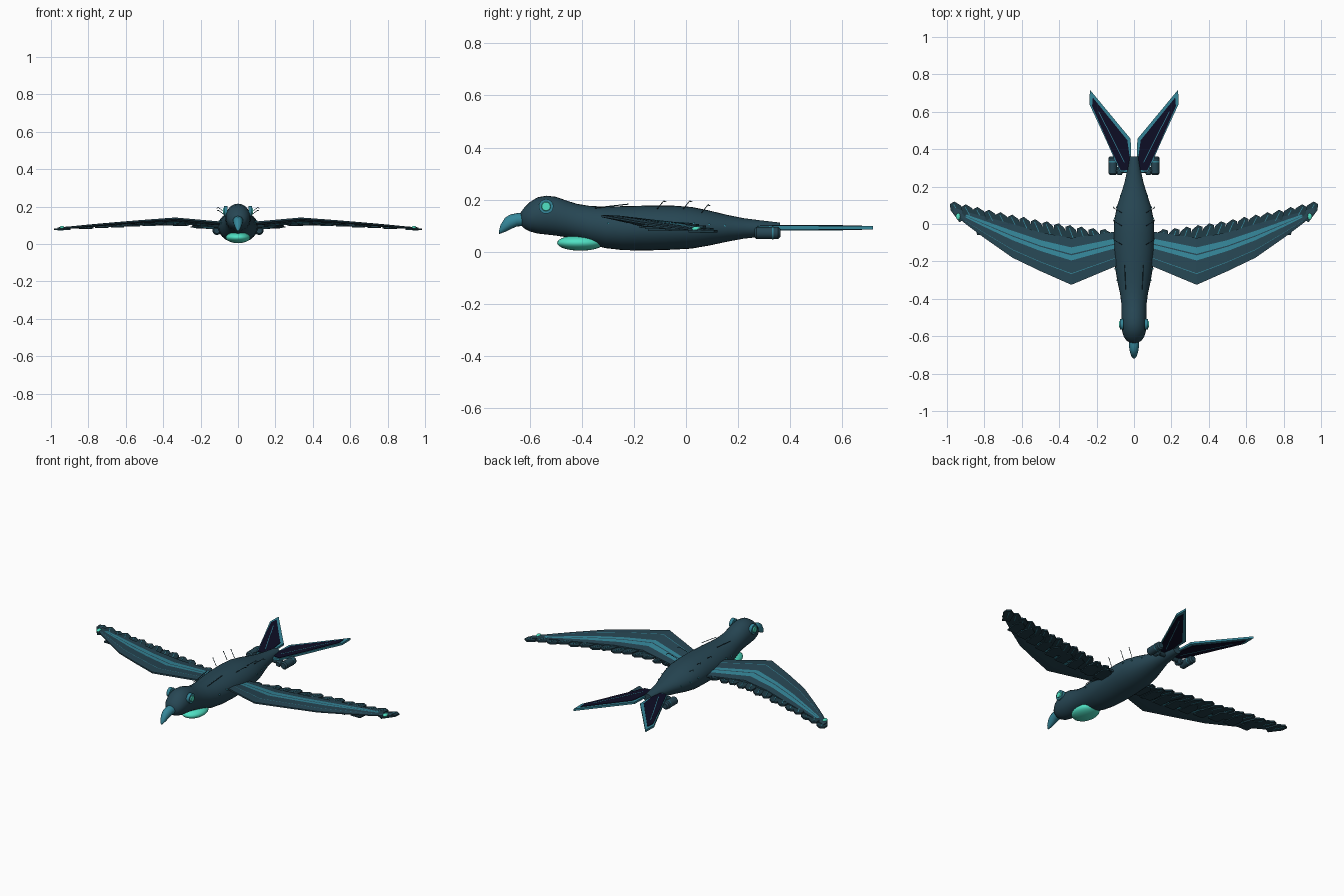
import bpy, bmesh, math
from mathutils import Vector

if "Cube" in bpy.data.objects:
    bpy.data.objects.remove(bpy.data.objects["Cube"])

def mat(name, c):
    m = bpy.data.materials.new(name)
    m.diffuse_color = (*c, 1)
    m.use_nodes = True
    m.node_tree.nodes["Principled BSDF"].inputs["Base Color"].default_value = m.diffuse_color
    return m

BODY = mat("dark teal", (0.020, 0.062, 0.088))
FEATHER = mat("feather teal", (0.014, 0.045, 0.062))
STRIPE = mat("mid teal", (0.035, 0.24, 0.32))
MINT = mat("mint", (0.08, 0.75, 0.55))
NAVY = mat("navy", (0.004, 0.004, 0.018))

def finish(bm, name, mats, smooth=0):
    bmesh.ops.recalc_face_normals(bm, faces=bm.faces)
    me = bpy.data.meshes.new(name)
    bm.to_mesh(me)
    bm.free()
    ob = bpy.data.objects.new(name, me)
    bpy.context.collection.objects.link(ob)
    for m in mats:
        me.materials.append(m)
    if smooth:
        bpy.ops.object.select_all(action='DESELECT')
        ob.select_set(True)
        bpy.context.view_layer.objects.active = ob
        bpy.ops.object.shade_smooth_by_angle(angle=math.radians(smooth))
    return ob

def lerp(x, table, col=1):
    for a, b in zip(table, table[1:]):
        if x <= b[0]:
            t = max(0, (x - a[0]) / (b[0] - a[0]))
            return a[col] + (b[col] - a[col]) * t
    return table[-1][col]

def loft(name, rings, m, n=28):
    """Skin elliptical rings (y, z bottom, z top, half width) along y."""
    bm = bmesh.new()
    loops = []
    for y, lo, hi, w in rings:
        loops.append([bm.verts.new((w * math.cos(2 * math.pi * i / n), y,
                     (lo + hi) / 2 + (hi - lo) / 2 * math.sin(2 * math.pi * i / n))) for i in range(n)])
    for a, b in zip(loops, loops[1:]):
        for i in range(n):
            bm.faces.new((a[i], a[(i + 1) % n], b[(i + 1) % n], b[i]))
    bm.faces.new(loops[0])
    bm.faces.new(loops[-1])
    return finish(bm, name, [m], 45)

def plate(bm, pts, th, mi=0):
    """Closed slab from 3D outline points."""
    up = [bm.verts.new((p[0], p[1], p[2] + th / 2)) for p in pts]
    dn = [bm.verts.new((p[0], p[1], p[2] - th / 2)) for p in pts]
    n = len(pts)
    fs = [bm.faces.new(up), bm.faces.new(dn[::-1])]
    fs += [bm.faces.new((up[i], dn[i], dn[(i + 1) % n], up[(i + 1) % n])) for i in range(n)]
    for f in fs:
        f.material_index = mi

def ellipsoid(name, c, r, m):
    bm = bmesh.new()
    bmesh.ops.create_uvsphere(bm, u_segments=24, v_segments=14, radius=1)
    bmesh.ops.scale(bm, vec=r, verts=bm.verts)
    bmesh.ops.translate(bm, vec=c, verts=bm.verts)
    return finish(bm, name, [m], 60)

def rod(bm, a, b, r, n=14, r2=None):
    a, b = Vector(a), Vector(b)
    q = Vector((0, 0, 1)).rotation_difference(b - a)
    vs = bmesh.ops.create_cone(bm, cap_ends=True, segments=n, radius1=r,
                               radius2=r if r2 is None else r2, depth=(b - a).length)["verts"]
    bmesh.ops.transform(bm, matrix=q.to_matrix().to_4x4(), verts=vs)
    bmesh.ops.translate(bm, vec=(a + b) / 2, verts=vs)

# Body and head
loft("body", [(-0.635, .105, .150, .020), (-0.622, .090, .168, .042), (-0.60, .078, .190, .056),
              (-0.57, .070, .209, .064), (-0.535, .066, .215, .067), (-0.50, .062, .211, .067),
              (-0.46, .056, .197, .066), (-0.42, .046, .184, .068), (-0.37, .030, .176, .075),
              (-0.31, .014, .173, .088), (-0.24, .006, .175, .100), (-0.15, .005, .177, .107),
              (-0.05, .008, .177, .108), (0.02, .012, .172, .106), (0.09, .024, .158, .092),
              (0.16, .039, .141, .070), (0.22, .050, .129, .051), (0.29, .058, .120, .036),
              (0.36, .064, .112, .026)], BODY)

# Hooked beak
loft("beak", [(-0.718, .068, .080, .004), (-0.712, .070, .103, .012), (-0.695, .076, .130, .019),
              (-0.675, .086, .143, .024), (-0.65, .097, .148, .027), (-0.615, .100, .150, .028)], STRIPE, 16)

# Throat pod
ellipsoid("throat_pod", (0, -0.405, 0.034), (0.066, 0.09, 0.030), MINT)

# Eyes
for s in (1, -1):
    bm = bmesh.new()
    rod(bm, (s * .055, -.537, .174), (s * .074, -.537, .174), .028, 24)
    finish(bm, "eye_ring", [STRIPE], 40)
    bm = bmesh.new()
    rod(bm, (s * .060, -.537, .174), (s * .080, -.537, .174), .022, 24, .016)
    finish(bm, "eye_lens", [MINT], 40)

# Wings: x, leading y, trailing y, centre z
WING = [(.06, -.21, -.035, .112), (.335, -.325, -.075, .137), (.50, -.252, -.045, .125),
        (.65, -.18, .0, .112), (.80, -.075, .04, .098), (.90, .0, .065, .088), (.965, .055, .09, .083)]
ROWS = [0, .23, .245, .52, .63, .66, .80, 1]
STRIPES = (1, 3, 5)

def wing_z(x, y):
    return lerp(x, WING, 3) - .16 * (1 - x) * (y - lerp(x, WING, 1)) * .9

for s in (1, -1):
    bm = bmesh.new()
    grid = {}
    for side in (1, -1):
        for i, (x, a, b, z) in enumerate(WING):
            for j, f in enumerate(ROWS):
                y = a + (b - a) * f
                t = .011 * (1 - .45 * x) * (.45 if j == 0 else 1 - .5 * f)
                grid[side, i, j] = bm.verts.new((s * x, y, wing_z(x, y) + side * t))
    ni, nj = len(WING), len(ROWS)
    for i in range(ni - 1):
        for j in range(nj - 1):
            for side in (1, -1):
                f = bm.faces.new([grid[side, i + p, j + q] for p, q in ((0, 0), (1, 0), (1, 1), (0, 1))])
                f.material_index = 1 if j in STRIPES and i < ni - 2 and (side > 0 or j > 1) else 0
        for j in (0, nj - 1):
            bm.faces.new((grid[1, i, j], grid[1, i + 1, j], grid[-1, i + 1, j], grid[-1, i, j]))
    for i in (0, ni - 1):
        for j in range(nj - 1):
            bm.faces.new((grid[1, i, j], grid[1, i, j + 1], grid[-1, i, j + 1], grid[-1, i, j]))
    finish(bm, "wing", [BODY, STRIPE])

    # Trailing flight feathers, with a shaft line on each
    bm = bmesh.new()
    n = 14
    for k in range(n):
        u = k / (n - 1)
        tx, ty = .165 + .805 * u, -.03 + .02 * u + .125 * u ** 1.4
        ang = math.radians(18 + 12 * u)
        d = Vector((math.sin(ang), math.cos(ang)))
        p = Vector((d.y, -d.x))
        L, w = .15 - .04 * u, .030
        tip = Vector((tx, ty))
        out = [tip - d * L - p * w * .7, tip - d * .035 - p * w, tip - p * w * .35,
               tip + p * w * .55, tip - d * .03 + p * w, tip - d * L + p * w * .7]
        drop = .004 if k % 2 else -.001
        z = wing_z(tx, ty) - drop
        plate(bm, [(s * min(q.x, .998), q.y, z) for q in out], .009)
        q1, q2 = tip - d * .07, tip - d * .012
        e = p * .002
        plate(bm, [(s * q.x, q.y, z) for q in (q1 - e, q2 - e, q2 + e, q1 + e)], .012, 1)
    # Short lower coverts
    for k in range(9):
        x = .13 + .085 * k
        y = lerp(x, WING, 2) - .01
        z = wing_z(x, y) - .012
        plate(bm, [(s * (x - .03), y - .09, z), (s * (x - .02), y, z), (s * (x + .015), y + .02, z),
                   (s * (x + .04), y - .01, z), (s * (x + .03), y - .09, z)], .007)
    finish(bm, "flight_feathers", [FEATHER, STRIPE])

    # Wing tip lamp
    ellipsoid("wing_tip_lamp", (s * .94, .04, .088), (.012, .018, .009), MINT)

    # Forked tail: teal rim plate with navy panel
    bm = bmesh.new()
    plate(bm, [(s * x, y, .092) for x, y in ((.012, .27), (.075, .28), (.150, .45), (.238, .64),
                                            (.236, .718), (.018, .455))], .012)
    finish(bm, "tail_rim", [STRIPE])
    bm = bmesh.new()
    plate(bm, [(s * x, y, .092) for x, y in ((.016, .29), (.071, .285), (.146, .45), (.224, .63),
                                            (.220, .676), (.036, .448), (.026, .38))], .018)
    finish(bm, "tail_panel", [NAVY])
    bm = bmesh.new()
    plate(bm, [(s * x, y, .092) for x, y in ((.050, .33), (.054, .33), (.190, .60), (.187, .602))], .020)
    finish(bm, "tail_shaft", [STRIPE])

    # Tucked feet: thigh strut and rounded toes
    bm = bmesh.new()
    rod(bm, (s * .025, .285, .078), (s * .10, .285, .074), .013)
    finish(bm, "leg", [FEATHER], 40)
    for x, a, b, r in ((.113, .262, .362, .023), (.077, .262, .305, .017)):
        bm = bmesh.new()
        rod(bm, (s * x, a + .008, .072), (s * x, b - .008, .072), r)
        rod(bm, (s * x, a + .008, .072), (s * x, a, .072), r, 14, r * .7)
        rod(bm, (s * x, b - .008, .072), (s * x, b, .072), r, 14, r * .7)
        finish(bm, "foot", [BODY], 40)
    bm = bmesh.new()
    rod(bm, (s * .113, .33, .072), (s * .113, .336, .072), .0245)
    finish(bm, "foot_band", [STRIPE], 40)

    # Back spines and side rivets
    bm = bmesh.new()
    for y in (-.11, -.01, .06):
        z = .165 if y < 0 else .15
        rod(bm, (s * .065, y, z), (s * .105, y + .024, z + .030), .0016, 6)
        rod(bm, (s * .105, y + .024, z + .030), (s * .113, y + .034, z + .026), .0028, 6, .001)
    rod(bm, (s * .045, -.35, .168), (s * .05, -.22, .183), .002, 6)
    finish(bm, "back_spines", [FEATHER])
    bm = bmesh.new()
    for y, x, z in ((-.30, .088, .11), (-.24, .097, .12), (.03, .101, .11), (.09, .090, .105), (.15, .070, .10)):
        rod(bm, (s * (x - .01), y, z), (s * (x + .006), y, z), .004, 8)
    finish(bm, "side_rivets", [STRIPE])
